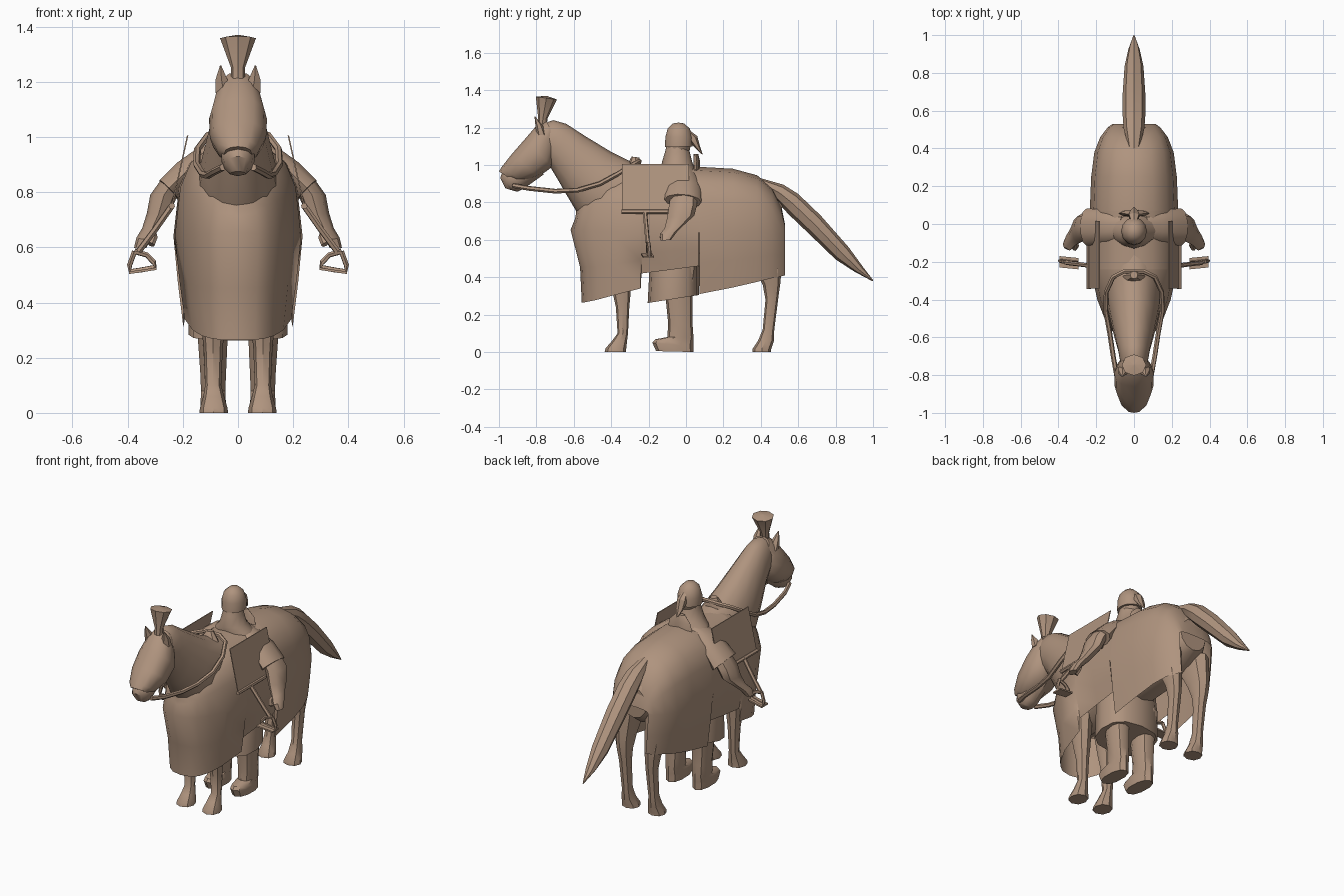
import bpy, bmesh, math
from mathutils import Vector

tan = bpy.data.materials.new("tan clay")
tan.diffuse_color = (0.43, 0.295, 0.21, 1)


def finish(name, bm, angle=40):
    bmesh.ops.remove_doubles(bm, verts=bm.verts, dist=0.0005)
    bmesh.ops.recalc_face_normals(bm, faces=bm.faces)
    me = bpy.data.meshes.new(name)
    bm.to_mesh(me)
    bm.free()
    ob = bpy.data.objects.new(name, me)
    bpy.context.collection.objects.link(ob)
    me.materials.append(tan)
    bpy.ops.object.select_all(action='DESELECT')
    ob.select_set(True)
    bpy.context.view_layer.objects.active = ob
    if angle:
        bpy.ops.object.shade_smooth_by_angle(angle=math.radians(angle))
    return ob


def skin(bm, rings, closed=True, caps=True):
    vs = [[bm.verts.new(p) for p in r] for r in rings]
    n = len(vs[0])
    for a, b in zip(vs, vs[1:]):
        for i in range(n if closed else n - 1):
            j = (i + 1) % n
            bm.faces.new((a[i], a[j], b[j], b[i]))
    if caps:
        bm.faces.new(vs[0])
        bm.faces.new(vs[-1])


def loft(name, secs, n=10, s=1, power=1.0, angle=40):
    """Section: x, (y, z) of one edge, (y, z) of the opposite edge, half width, optional rise across x."""
    bm = bmesh.new()
    rings = []
    for x, y1, z1, y2, z2, w, *rise in secs:
        c = Vector((x * s, (y1 + y2) / 2, (z1 + z2) / 2))
        u = Vector((0, (y1 - y2) / 2, (z1 - z2) / 2))
        v = Vector((w, 0, rise[0] * s if rise else 0))
        ring = []
        for i in range(n):
            t = 2 * math.pi * i / n
            co, si = math.cos(t), math.sin(t)
            ring.append(c + u * math.copysign(abs(co) ** power, co)
                        + v * math.copysign(abs(si) ** power, si))
        rings.append(ring)
    skin(bm, rings)
    return finish(name, bm, angle)


def tube(name, pts, r, s=1, n=6):
    bm = bmesh.new()
    pts = [Vector((x * s, y, z)) for x, y, z in pts]
    rings = []
    for i, p in enumerate(pts):
        d = (pts[min(i + 1, len(pts) - 1)] - pts[max(i - 1, 0)]).normalized()
        a = d.orthogonal().normalized() if i == 0 else (a - d * a.dot(d)).normalized()
        b = d.cross(a)
        rings.append([p + r * (a * math.cos(2 * math.pi * k / n) + b * math.sin(2 * math.pi * k / n))
                      for k in range(n)])
    skin(bm, rings)
    return finish(name, bm)


def plate(name, pts, offset, s=1):
    bm = bmesh.new()
    off = Vector((offset[0] * s, offset[1], offset[2]))
    a = [Vector((x * s, y, z)) for x, y, z in pts]
    skin(bm, [a, [p + off for p in a]])
    return finish(name, bm, 0)


# caparison cloth: arched stations (y, top, half width, hem) with a side notch for the rider's leg
bm = bmesh.new()
rings = []
for y, top, w, hem in [(-.617, .77, .0, .265), (-.60, .80, .07, .265), (-.565, .84, .112, .27),
                       (-.50, .885, .15, .28), (-.40, .94, .187, .30), (-.242, .985, .22, .34),
                       (-.238, .985, .22, .42), (-.08, .985, .225, .44), (.068, .99, .225, .46),
                       (.072, .99, .225, .31), (.25, .98, .218, .345), (.38, .945, .202, .375),
                       (.46, .88, .172, .395), (.51, .78, .135, .405), (.53, .68, .11, .41)]:
    k = (top - .66) / .33
    half = [(0, top), (.45, top - .02 * k), (.78, .66 + .25 * k), (.95, .66 + .16 * k),
            (1.04, .66 - .02 * k), (.97, (hem + .64) / 2), (.88, hem)]
    tuck = max(0, (-y - .4) / .2) * .055       # chest bulges above the hem, below the neck
    arch = []
    for i, (fx, z) in enumerate(half):
        arch.append(Vector((fx * w, y + tuck * (.5, .5, .5, .4, 0, .85, 1)[i], z)))
    rings.append([Vector((-p.x, p.y, p.z)) for p in reversed(arch[1:])] + arch)
skin(bm, rings, closed=False, caps=False)
finish("caparison_cloth", bm, 45)

# horse trunk inside the cloth
loft("horse_trunk", [(0, -.54, .72, -.54, .5, .06), (0, -.42, .86, -.42, .44, .13),
                     (0, 0, .95, 0, .47, .17), (0, .3, .94, .3, .5, .18),
                     (0, .43, .9, .43, .54, .15), (0, .515, .79, .51, .6, .09)], 12)

# neck, running from withers to poll
loft("horse_neck", [(0, -.12, .98, -.44, .58, .14), (0, -.25, .995, -.52, .66, .15),
                    (0, -.40, 1.07, -.585, .75, .128), (0, -.54, 1.155, -.65, .86, .104),
                    (0, -.64, 1.22, -.69, .93, .086), (0, -.71, 1.24, -.72, .98, .077),
                    (0, -.765, 1.22, -.76, 1.02, .065)], 14)

# head and the muzzle emerging from the face armour
loft("horse_face_armour", [(0, -.745, 1.235, -.70, 1.14, .058), (0, -.80, 1.21, -.70, 1.06, .084),
                           (0, -.86, 1.14, -.715, .99, .105), (0, -.93, 1.06, -.79, .935, .102),
                           (0, -.985, .99, -.87, .91, .075), (0, -1.0, .965, -.91, .91, .05)],
     12, power=.85)
loft("horse_muzzle", [(0, -.88, 1.04, -.76, .95, .06), (0, -.98, .97, -.865, .875, .062),
                      (0, -.993, .93, -.90, .858, .05), (0, -.965, .875, -.915, .86, .028)], 10)

# plume
loft("head_plume", [(0, -.795, 1.20, -.745, 1.20, .025), (0, -.79, 1.25, -.74, 1.25, .025),
                    (0, -.803, 1.365, -.69, 1.35, .065), (0, -.75, 1.37, -.74, 1.368, .005)],
     8, angle=25)

# tail
loft("horse_tail", [(0, .38, .935, .44, .87, .03), (0, .52, .895, .49, .80, .055),
                    (0, .60, .845, .55, .735, .06), (0, .72, .73, .66, .63, .06),
                    (0, .87, .56, .80, .495, .05), (0, .95, .45, .90, .43, .03),
                    (0, 1.0, .385, .998, .378, .003)], 8, angle=30)

# reins join in a hoop over the withers
rein = [(.055, -.925, .89), (.085, -.84, .875), (.11, -.70, .86), (.128, -.58, .865),
        (.15, -.46, .90), (.147, -.36, .955), (.11, -.28, 1.005), (.05, -.25, 1.02)]
tube("reins", rein + [(-x, y, z) for x, y, z in reversed(rein)], .013)

# saddle
loft("saddle_pommel", [(0, -.31, 1.0, -.24, .98, .06), (0, -.30, 1.03, -.24, 1.01, .035),
                       (0, -.29, 1.045, -.25, 1.04, .02)], 8)
loft("saddle_cantle", [(0, .035, .94, .075, .94, .09), (0, .04, 1.02, .075, 1.02, .07),
                       (0, .04, 1.06, .065, 1.06, .03)], 8)

# rider core
loft("rider_torso", [(0, -.14, .7, .06, .7, .13), (0, -.12, .92, .06, .92, .14),
                     (0, -.125, .98, .05, .98, .11), (0, -.13, 1.01, .035, 1.01, .075),
                     (0, -.112, 1.07, .02, 1.07, .058), (0, -.105, 1.1, .01, 1.1, .05)], 12)
loft("rider_skirt", [(0, -.205, .262, .07, .305, .18), (0, -.195, .45, .07, .46, .18),
                     (0, -.15, .72, .06, .72, .14)], 12, power=.8)
loft("rider_head", [(0, -.09, 1.02, .0, 1.05, .03), (0, -.105, 1.07, .02, 1.08, .05),
                    (0, -.11, 1.13, .03, 1.13, .062)], 10)
loft("helmet", [(0, -.113, 1.095, .035, 1.10, .068), (0, -.11, 1.15, .035, 1.15, .068),
                (0, -.098, 1.195, .02, 1.195, .055), (0, -.07, 1.222, -.01, 1.222, .026),
                (0, -.045, 1.226, -.035, 1.226, .004)], 12)
loft("helmet_tassel", [(0, .0, 1.20, .01, 1.18, .012), (0, .06, 1.155, .02, 1.12, .03),
                       (0, .075, 1.10, .05, 1.09, .025), (0, .09, 1.055, .08, 1.06, .005)],
     6, angle=25)

for s, side in ((1, "left"), (-1, "right")):
    # horse legs
    loft(side + "_front_leg", [(.09, -.44, .55, -.28, .55, .06), (.09, -.395, .33, -.295, .33, .045),
                               (.09, -.375, .24, -.303, .24, .035), (.09, -.366, .10, -.31, .10, .029),
                               (.088, -.395, .06, -.315, .06, .038), (.088, -.43, .02, -.32, .015, .05),
                               (.088, -.435, 0, -.32, 0, .052)], 8, s, .9)
    loft(side + "_hind_leg", [(.10, .26, .62, .50, .62, .07), (.10, .37, .44, .51, .44, .052),
                              (.095, .41, .36, .505, .37, .042), (.09, .425, .28, .495, .30, .035),
                              (.09, .41, .12, .472, .12, .029), (.09, .385, .06, .47, .06, .037),
                              (.088, .355, .015, .455, .015, .05), (.088, .355, 0, .455, 0, .052)],
         8, s, .9)
    # rider leg and boot
    loft(side + "_rider_leg", [(.095, -.13, .46, .06, .46, .065), (.092, -.11, .3, .035, .3, .058),
                               (.09, -.095, .15, .035, .15, .049), (.09, -.10, .08, .04, .08, .046),
                               (.09, -.165, .068, .04, .05, .046), (.09, -.18, .05, .04, .03, .048),
                               (.09, -.16, .005, .04, 0, .046)], 10, s, .85)
    # sleeve with a slanted open cuff, forearm, hand
    loft(side + "_sleeve", [(.06, -.08, .97, .045, .97, .015, .02), (.13, -.10, .925, .065, .925, .024, .032),
                            (.19, -.108, .872, .078, .872, .03, .038),
                            (.25, -.115, .815, .083, .80, .036, .036)], 10, s)
    loft(side + "_forearm", [(.225, -.08, .85, .06, .85, .05), (.268, -.09, .79, .06, .79, .05),
                             (.288, -.10, .72, .045, .73, .042), (.315, -.115, .66, -.01, .68, .032),
                             (.34, -.14, .63, -.05, .64, .028), (.355, -.135, .595, -.08, .60, .022)],
         8, s)
    tube(side + "_thumb", [(.315, -.08, .67), (.305, -.115, .635), (.315, -.13, .61)], .014, s)
    # flap plate, stirrup bar, strap and stirrup frame
    plate(side + "_saddle_flap", [(.238, -.342, .745), (.238, .015, .745), (.18, .015, 1.005),
                                  (.18, -.342, 1.005)], (.005, 0, 0), s)
    tube(side + "_stirrup_bar", [(.24, -.345, .75), (.24, -.08, .75)], .012, s)
    tube(side + "_stirrup_strap", [(.24, -.22, .75), (.30, -.212, .665), (.36, -.205, .585)], .012, s)
    tube(side + "_stirrup_loop", [(.375, -.20, .585), (.33, -.205, .572), (.305, -.205, .545),
                                  (.30, -.205, .528), (.35, -.20, .518), (.39, -.195, .513),
                                  (.393, -.195, .535), (.375, -.20, .585)], .010, s)
    plate(side + "_stirrup_tread", [(.295, -.24, .527), (.295, -.18, .527), (.395, -.17, .512),
                                    (.395, -.23, .512)], (0, 0, -.009), s)
    # ear
    loft(side + "_ear", [(.052, -.80, 1.16, -.745, 1.16, .034), (.06, -.805, 1.21, -.765, 1.21, .024),
                         (.063, -.81, 1.258, -.805, 1.258, .003)], 6, s, angle=30)
